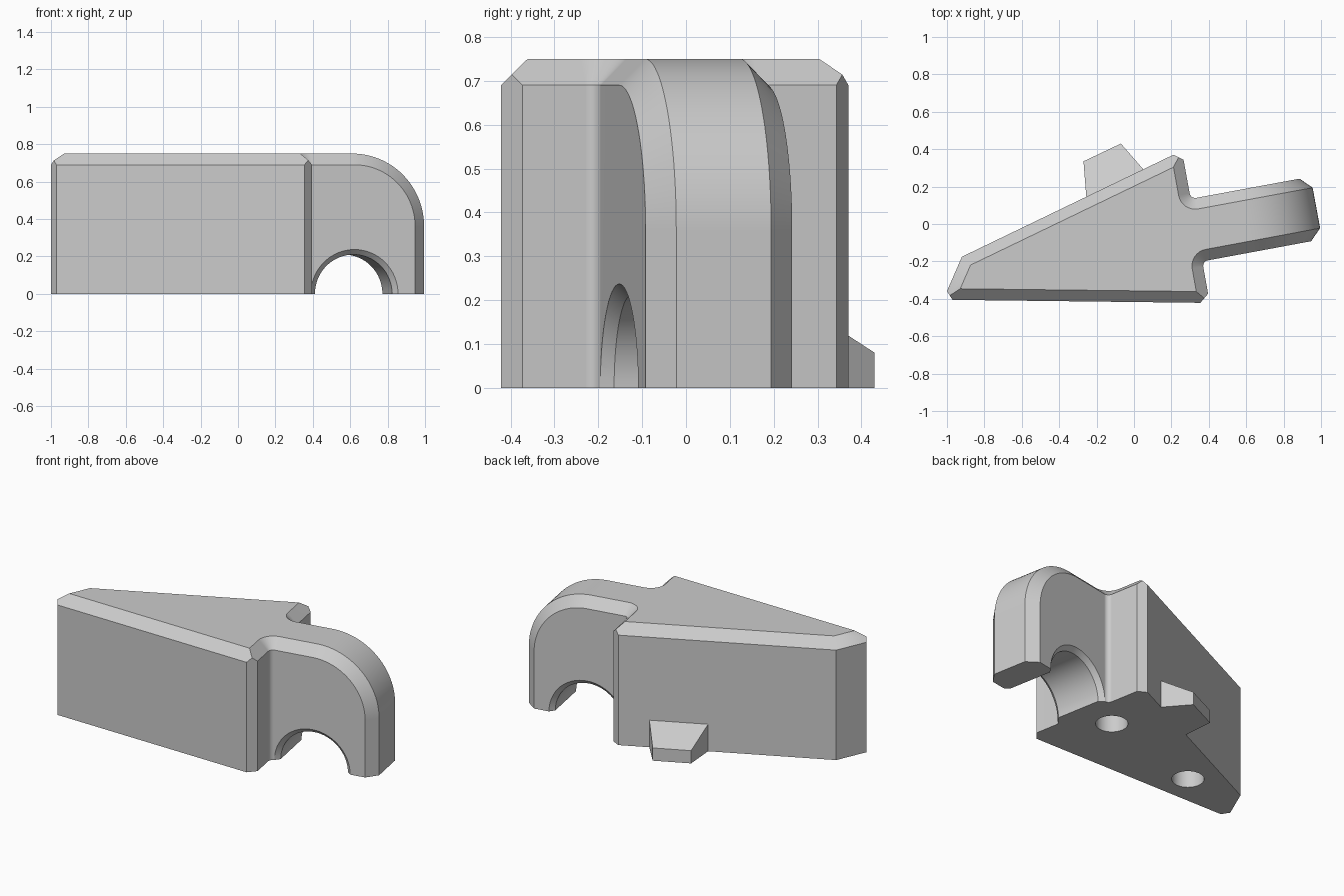
import bpy, bmesh
from math import sin, cos, pi, radians
from mathutils import Vector

cube = bpy.data.objects.get("Cube")
if cube:
    bpy.data.objects.remove(cube, do_unlink=True)

grey = bpy.data.materials.new("light_grey")
grey.use_nodes = True
grey.diffuse_color = (0.6, 0.6, 0.6, 1)
grey.node_tree.nodes["Principled BSDF"].inputs["Base Color"].default_value = (0.6, 0.6, 0.6, 1)

HEIGHT, BEVEL = 0.75, 0.06
SHOULDER = HEIGHT - BEVEL
WIDTH, LENGTH, ROUND = 0.34, 0.652, 0.39     # arm
STUB, FILLET = 0.1, 0.03
ANGLE = radians(10.5)
U = Vector((cos(ANGLE), sin(ANGLE)))         # along the arm
V = Vector((-U.y, U.x))                      # across the arm
ORIGIN = Vector((0.365, -0.2))
HUB = LENGTH - ROUND                         # centre of arc and arch


def arm(s, t):
    return ORIGIN + U * s + V * t


def at(p, z):
    return Vector((p.x, p.y, z))


def finish(bm, name):
    bmesh.ops.recalc_face_normals(bm, faces=bm.faces)
    mesh = bpy.data.meshes.new(name)
    bm.to_mesh(mesh)
    bm.free()
    mesh.materials.append(grey)
    ob = bpy.data.objects.new(name, mesh)
    bpy.context.collection.objects.link(ob)
    return ob


def loft(bm, rings, closed=True):
    """Skin consecutive rings of points with quads."""
    rows = [[bm.verts.new(p) for p in ring] for ring in rings]
    n = len(rows[0])
    for a, b in zip(rows, rows[1:]):
        for i in range(n if closed else n - 1):
            j = (i + 1) % n
            bm.faces.new((a[i], a[j], b[j], b[i]))
    return rows


def inset(a, p, b):
    """Mitred inward shift of corner p on a counterclockwise outline."""
    d1, d2 = (p - a).normalized(), (b - p).normalized()
    n1, n2 = Vector((-d1.y, d1.x)), Vector((-d2.y, d2.x))
    return p + (n1 + n2) * BEVEL / (1 + n1.dot(n2))


# Wedge body outline, ending in an open stub where the arm joins
front_left, front_right = Vector((-1.02, -0.405)), Vector((0.405, -0.422))
back_right, back_left = Vector((0.256, 0.392)), Vector((-0.92, -0.175))
near, far = arm(0, 0), arm(0, WIDTH)


def fillet(side):
    """Base and top points of the concave corner on one side of the arm."""
    centre = arm(FILLET, -FILLET if side < 0 else WIDTH + FILLET)
    pairs = []
    for i in range(9):
        a = pi / 2 * i / 8
        d = -U * cos(a) - V * side * sin(a)
        pairs.append((centre + d * FILLET, centre + d * (FILLET + BEVEL)))
    return pairs


outline = [(arm(STUB, WIDTH), arm(STUB, WIDTH - BEVEL))]
outline += fillet(1)[::-1]
outline += [(back_right, inset(far, back_right, back_left)),
            (back_left, inset(back_right, back_left, front_left)),
            (front_left, inset(back_left, front_left, front_right)),
            (front_right, inset(front_left, front_right, near))]
outline += fillet(-1)
outline += [(arm(STUB, 0), arm(STUB, BEVEL))]

bm = bmesh.new()
rows = loft(bm, [[at(b, 0) for b, t in outline],
                 [at(b, SHOULDER) for b, t in outline],
                 [at(t, HEIGHT) for b, t in outline]], closed=False)
bm.faces.new(rows[0])
bm.faces.new(rows[-1])
bmesh.ops.recalc_face_normals(bm, faces=bm.faces)

# Cut the upright corners
for a, p, b in ((back_left, front_left, front_right),
                (front_left, front_right, near),
                (far, back_right, back_left)):
    q1 = p + (a - p).normalized() * 0.05
    q2 = p + (b - p).normalized() * 0.05
    edge = q2 - q1
    cut = bmesh.ops.bisect_plane(
        bm, geom=bm.verts[:] + bm.edges[:] + bm.faces[:], dist=1e-5,
        plane_co=at(q1, 0), plane_no=Vector((edge.y, -edge.x, 0)).normalized(),
        clear_outer=True)
    bmesh.ops.edgeloop_fill(
        bm, edges=[e for e in cut["geom_cut"] if isinstance(e, bmesh.types.BMEdge)])


# Arm with a rounded, chamfered end
def profile(shrink):
    r = ROUND - shrink
    pts = [(STUB, HEIGHT - shrink)]
    for i in range(25):
        a = pi / 2 * i / 24
        pts.append((HUB + r * sin(a), HEIGHT - ROUND + r * cos(a)))
    return pts + [(LENGTH - shrink, 0)]


rings = [[at(arm(s, t), z) for s, z in profile(shrink)]
         for t, shrink in ((0, BEVEL), (BEVEL, 0), (WIDTH - BEVEL, 0), (WIDTH, BEVEL))]
rows = loft(bm, rings, closed=False)
feet = [bm.verts.new(at(arm(STUB, t), 0)) for t in (0, WIDTH)]
bm.faces.new(rows[0] + [feet[0]])
bm.faces.new(rows[-1] + [feet[1]])
bm.faces.new([feet[0]] + [r[-1] for r in rows] + [feet[1]])
bmesh.ops.remove_doubles(bm, verts=bm.verts, dist=1e-4)
bmesh.ops.dissolve_limit(bm, angle_limit=radians(0.5), verts=bm.verts, edges=bm.edges)
body = finish(bm, "wedge_body_with_arm")


# Arch through the arm, chamfered at both rims, and two blind holes below
def cutter(name, rings):
    bm = bmesh.new()
    rows = loft(bm, rings)
    bm.faces.new(rows[0])
    bm.faces.new(rows[-1])
    ob = finish(bm, name)
    ob.hide_render = True
    return ob


turn = [2 * pi * i / 64 for i in range(64)]
arch = []
for t, r in ((-0.02, 0.257), (0.027, 0.21), (WIDTH - 0.027, 0.21), (WIDTH + 0.02, 0.257)):
    arch.append([at(arm(HUB + r * cos(a), t), r * sin(a)) for a in turn])
cutters = [cutter("arch_cutter", arch)]
for x, y in ((0.14, -0.025), (-0.58, -0.225)):
    cutters.append(cutter("hole_cutter", [
        [Vector((x + 0.09 * cos(a), y + 0.09 * sin(a), z)) for a in turn]
        for z in (-0.1, 0.3)]))

bpy.context.view_layer.objects.active = body
for c in cutters:
    mod = body.modifiers.new("cut", "BOOLEAN")
    mod.operation, mod.solver, mod.object = "DIFFERENCE", "EXACT", c
    bpy.ops.object.modifier_apply(modifier=mod.name)
    bpy.data.objects.remove(c, do_unlink=True)

# Small sloped tab at the foot of the slanted back wall
base = [Vector(p) for p in ((-0.255, 0.144), (0.05, 0.292), (-0.07, 0.43), (-0.27, 0.335))]
bm = bmesh.new()
rows = loft(bm, [[at(p, 0) for p in base],
                 [at(p, z) for p, z in zip(base, (0.17, 0.17, 0.08, 0.08))]])
for r in rows:
    bm.faces.new(r)
finish(bm, "back_tab")

# Smooth curves, crisp edges
bpy.ops.object.select_all(action="DESELECT")
body.select_set(True)
bpy.ops.object.shade_smooth_by_angle(angle=radians(30))
weighted = body.modifiers.new("flat_sides", "WEIGHTED_NORMAL")
weighted.keep_sharp = True
